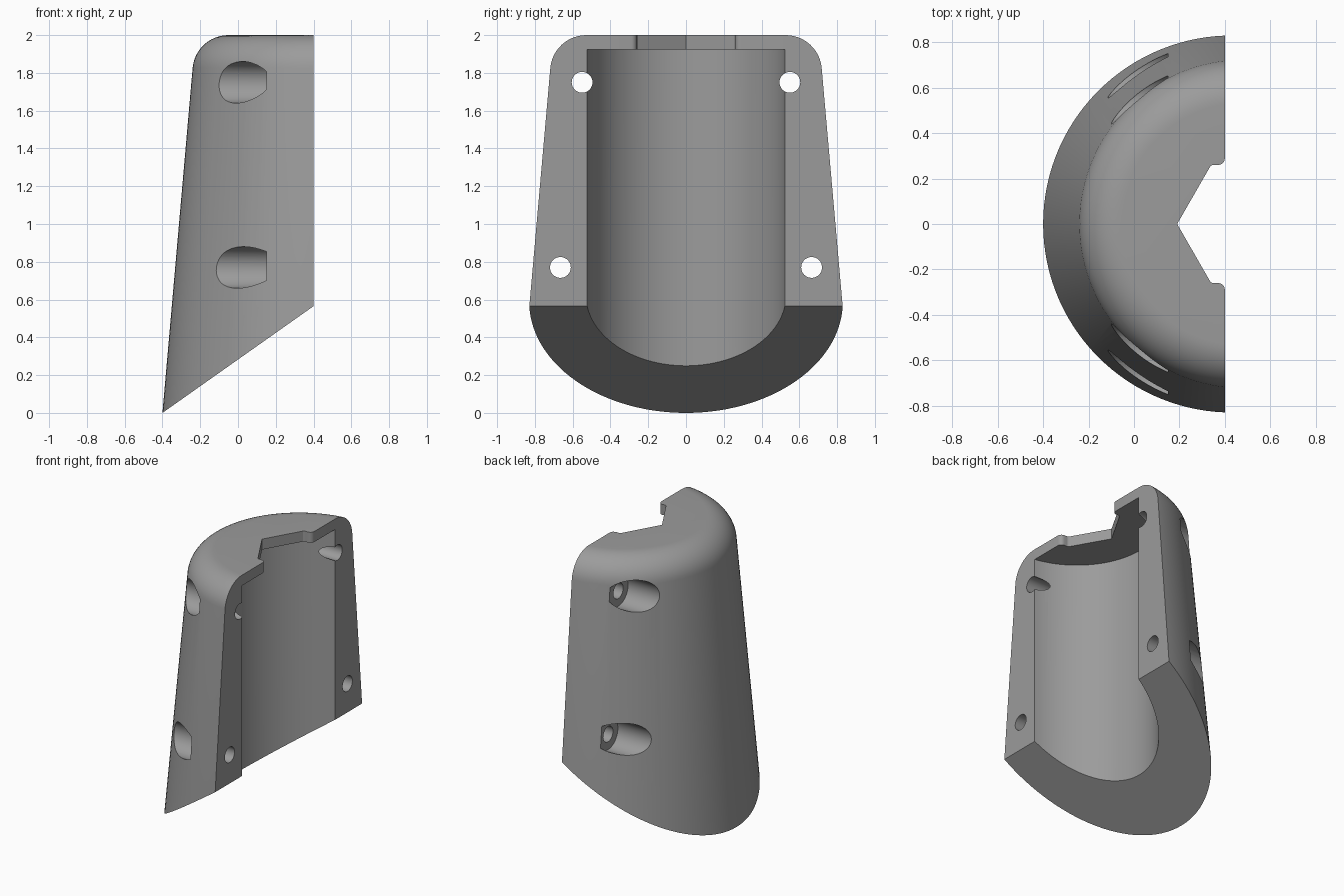
import bpy, bmesh, math
from mathutils import Vector, Matrix

if "Cube" in bpy.data.objects:
    bpy.data.objects.remove(bpy.data.objects["Cube"])

AXIS_X = 0.483      # centre line of the cone and bore
FACE_X = 0.40       # flat split face

grey = bpy.data.materials.new("mid_grey")
grey.diffuse_color = (0.33, 0.33, 0.33, 1)
grey.use_nodes = True
grey.node_tree.nodes["Principled BSDF"].inputs["Base Color"].default_value = grey.diffuse_color


def make_object(name, bm):
    bmesh.ops.recalc_face_normals(bm, faces=bm.faces)
    mesh = bpy.data.meshes.new(name)
    bm.to_mesh(mesh)
    bm.free()
    mesh.materials.append(grey)
    obj = bpy.data.objects.new(name, mesh)
    bpy.context.collection.objects.link(obj)
    return obj


def lathe(profile, steps, matrix):
    """Closed solid from (radius, height) points whose ends lie off the axis."""
    bm = bmesh.new()
    rings = []
    for r, h in profile:
        angles = [2 * math.pi * i / steps for i in range(steps)]
        rings.append([bm.verts.new((r * math.cos(a), r * math.sin(a), h)) for a in angles])
    for low, high in zip(rings, rings[1:]):
        for i in range(steps):
            j = (i + 1) % steps
            bm.faces.new((low[i], low[j], high[j], high[i]))
    bm.faces.new(rings[0][::-1])
    bm.faces.new(rings[-1])
    bm.transform(matrix)
    return bm


def slice_off(bm, point, normal):
    """Remove everything on the normal side and cap the cut."""
    geom = bm.verts[:] + bm.edges[:] + bm.faces[:]
    cut = bmesh.ops.bisect_plane(bm, geom=geom, plane_co=point, plane_no=normal, clear_outer=True)
    edges = [e for e in cut["geom_cut"] if isinstance(e, bmesh.types.BMEdge)]
    bmesh.ops.contextual_create(bm, geom=edges)


# Tapered body with a rounded top rim
def cone_radius(z):
    return 0.883 - 0.0875 * z


taper = math.atan(0.0875)
R = 0.19
rim_r = cone_radius(2.0) - R * math.tan(math.pi / 4 - taper / 2)
profile = [(cone_radius(-0.1), -0.1)]
for i in range(13):
    a = taper + (math.pi / 2 - taper) * i / 12
    profile.append((rim_r + R * math.cos(a), 2 - R + R * math.sin(a)))
bm = lathe(profile, 128, Matrix.Translation((AXIS_X, 0, 0)))
slice_off(bm, Vector((FACE_X, 0, 0)), Vector((1, 0, 0)))
slice_off(bm, Vector((-0.4, 0, 0)), Vector((0.565, 0, -0.8)).normalized())
body = make_object("half_cone_shell", bm)

# Straight bore below the top plate
cutters = [make_object("bore_cutter", lathe([(0.53, -0.5), (0.53, 1.925)], 128,
                                            Matrix.Translation((AXIS_X, 0, 0))))]

# Hexagonal notch with rounded mouth in the top plate
side = [(0.336, 0.254), (0.346, 0.26)]
for i in range(7):
    a = -math.pi / 2 + math.pi / 2 * i / 6
    side.append((0.37 + 0.03 * math.cos(a), 0.29 + 0.03 * math.sin(a)))
side.append((0.5, 0.29))
outline = [(0.19, 0)] + side + [(x, -y) for x, y in reversed(side)]
bm = bmesh.new()
base = bm.faces.new([bm.verts.new((x, y, 1.85)) for x, y in outline])
extruded = bmesh.ops.extrude_face_region(bm, geom=[base])
bmesh.ops.translate(bm, vec=(0, 0, 0.3),
                    verts=[v for v in extruded["geom"] if isinstance(v, bmesh.types.BMVert)])
cutters.append(make_object("notch_cutter", bm))

# Counterbored screw holes running along x
hole = [(0.11, -0.8), (0.11, 0.15), (0.055, 0.15), (0.055, 0.6)]
for y, z in ((0.55, 1.75), (0.665, 0.77)):
    for s in (-1, 1):
        m = Matrix.Translation((0, s * y, z)) @ Matrix.Rotation(math.pi / 2, 4, 'Y')
        cutters.append(make_object("screw_hole_cutter", lathe(hole, 48, m)))

# Cut everything out of the body
bpy.context.view_layer.objects.active = body
body.select_set(True)
for cutter in cutters:
    cutter.hide_render = True
    mod = body.modifiers.new("cut", 'BOOLEAN')
    mod.operation = 'DIFFERENCE'
    mod.solver = 'EXACT'
    mod.object = cutter
    bpy.ops.object.modifier_apply(modifier=mod.name)
for cutter in cutters:
    bpy.data.objects.remove(cutter, do_unlink=True)

bpy.ops.object.shade_smooth_by_angle(angle=math.radians(25))
